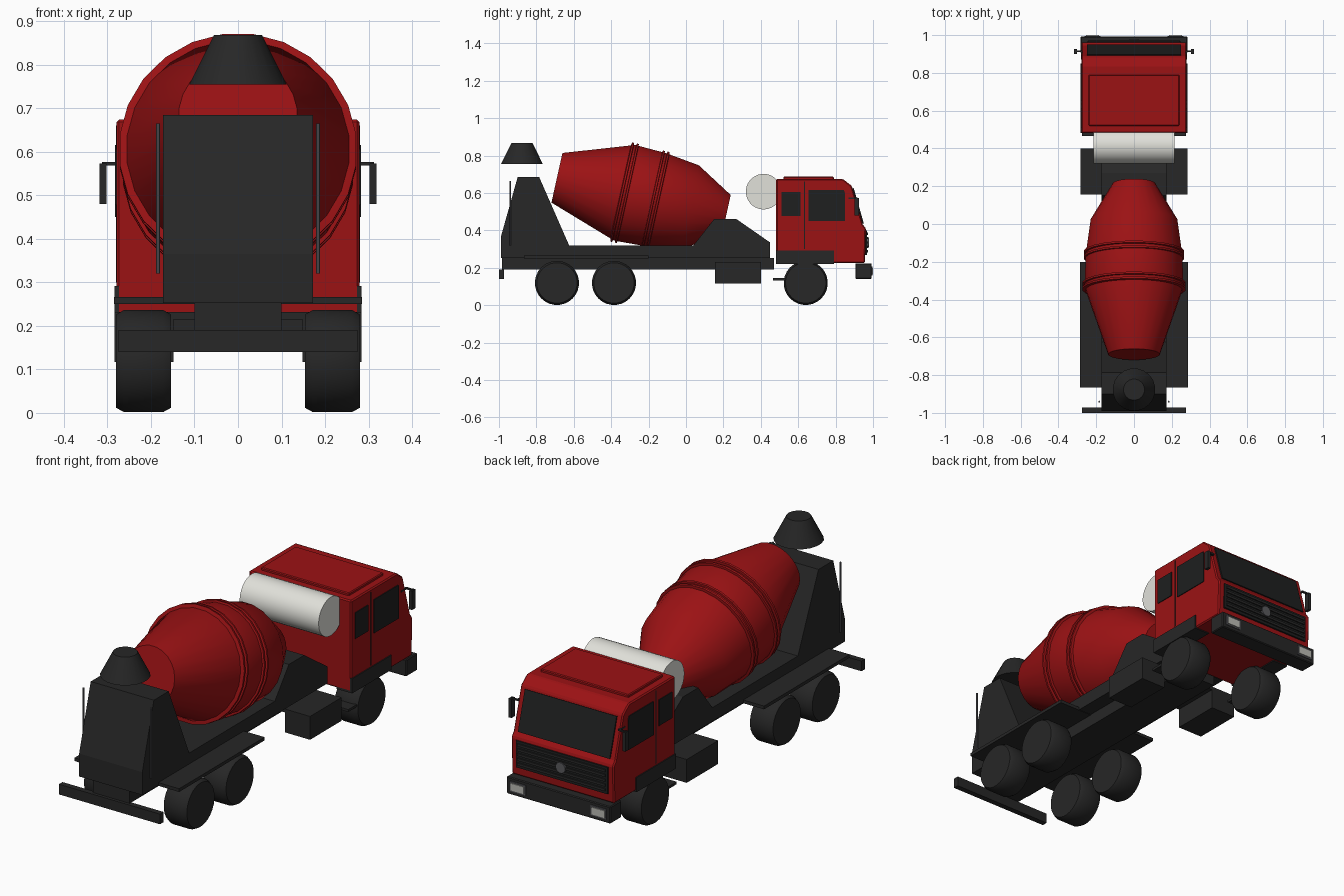
import bpy, math
from mathutils import Matrix, Vector

cube = bpy.data.objects.get("Cube")
if cube:
    bpy.data.objects.remove(cube, do_unlink=True)


def material(name, r, g, b):
    m = bpy.data.materials.new(name)
    m.use_nodes = True
    m.diffuse_color = (r, g, b, 1)
    m.node_tree.nodes["Principled BSDF"].inputs["Base Color"].default_value = (r, g, b, 1)
    return m


RED = material("red paint", 0.33, 0.006, 0.007)
DARK = material("dark grey", 0.02, 0.02, 0.02)
GLASS = material("dark glass", 0.013, 0.014, 0.014)
WHITE = material("tank white", 0.75, 0.75, 0.7)
STEEL = material("steel grey", 0.1, 0.1, 0.11)
LAMP = material("lamp grey", 0.5, 0.5, 0.46)


def make(name, verts, faces, mat, bevel=0, smooth=False):
    me = bpy.data.meshes.new(name)
    me.from_pydata(verts, [], faces)
    me.materials.append(mat)
    ob = bpy.data.objects.new(name, me)
    bpy.context.collection.objects.link(ob)
    if bevel:
        mod = ob.modifiers.new("Bevel", "BEVEL")
        mod.width, mod.segments = bevel, 1
    if smooth:
        bpy.ops.object.select_all(action="DESELECT")
        ob.select_set(True)
        bpy.context.view_layer.objects.active = ob
        bpy.ops.object.shade_smooth_by_angle(angle=math.radians(32))
    return ob


def prism(name, x0, x1, outline, mat, bevel=0):
    """Extrude a clockwise (y, z) outline from x0 to x1."""
    n = len(outline)
    verts = [(x, y, z) for x in (x0, x1) for y, z in outline]
    faces = [(i, i + n, (i + 1) % n + n, (i + 1) % n) for i in range(n)]
    faces += [tuple(reversed(range(n))), tuple(range(n, 2 * n))]
    ob = make(name, verts, faces, mat, bevel)
    fix_normals(ob)
    return ob


def fix_normals(ob):
    import bmesh
    bm = bmesh.new()
    bm.from_mesh(ob.data)
    bmesh.ops.recalc_face_normals(bm, faces=bm.faces)
    bm.to_mesh(ob.data)
    bm.free()


def box(name, x0, x1, y0, y1, z0, z1, mat, bevel=0):
    return prism(name, x0, x1, [(y0, z0), (y0, z1), (y1, z1), (y1, z0)], mat, bevel)


def lathe(name, profile, centre, axis, mat, sides=24):
    """Spin (distance, radius) points round an axis and cap both ends."""
    turn = Matrix.Translation(centre) @ Vector(axis).to_track_quat("Z", "Y").to_matrix().to_4x4()
    verts, faces = [], []
    for t, r in profile:
        for i in range(sides):
            a = math.tau * (i + 0.5) / sides
            verts.append(turn @ Vector((r * math.cos(a), r * math.sin(a), t)))
    for k in range(len(profile) - 1):
        for i in range(sides):
            j = (i + 1) % sides
            faces.append((k * sides + i, k * sides + j, (k + 1) * sides + j, (k + 1) * sides + i))
    faces += [tuple(reversed(range(sides))),
              tuple(range((len(profile) - 1) * sides, len(profile) * sides))]
    ob = make(name, verts, faces, mat, smooth=True)
    fix_normals(ob)
    return ob


def both(build, name, x0, x1, *rest):
    """Build a part on each side."""
    build("left_" + name, x0, x1, *rest)
    build("right_" + name, -x1, -x0, *rest)


# Chassis, drum cradle and hopper tower
box("chassis_rail", -0.1, 0.1, -0.985, 0.47, 0.19, 0.252, DARK)
prism("drum_cradle", -0.172, 0.172,
      [(-0.99, 0.252), (-0.99, 0.365), (-0.9, 0.685), (-0.785, 0.685), (-0.625, 0.32),
       (0.04, 0.32), (0.15, 0.46), (0.27, 0.46), (0.45, 0.335), (0.45, 0.252)], DARK)
box("rear_bumper", -0.275, 0.275, -1.0, -0.972, 0.14, 0.19, DARK)
both(box, "mudguard", 0.1, 0.285, -0.865, -0.2, 0.25, 0.266, DARK)
both(box, "side_locker", 0.148, 0.284, 0.155, 0.4, 0.117, 0.23, DARK)
both(box, "locker_bracket", 0.1, 0.284, 0.155, 0.4, 0.215, 0.232, DARK)
both(box, "cab_step", 0.19, 0.275, 0.465, 0.56, 0.133, 0.145, DARK)

# Wheels
for side, s in (("left", 1), ("right", -1)):
    for spot, y in (("rear", -0.69), ("middle", -0.385), ("front", 0.64)):
        lathe(f"{side}_{spot}_wheel",
              [(-0.063, 0.095), (-0.063, 0.108), (-0.045, 0.118),
               (0.045, 0.118), (0.063, 0.108), (0.063, 0.095)],
              (s * 0.217, y, 0.119), (s, 0, 0), DARK, 28)
    lathe(f"{side}_ladder_rod", [(0, 0.005), (0.345, 0.005)],
          (s * 0.184, -0.94, 0.32), (0, 0, 1), STEEL, 8)

# Mixing drum with paired hoops, and the loading hopper
drum_start, drum_axis = (0, -0.69, 0.681), (0, 0.976, -0.216)
lathe("drum", [(0, 0.137), (0.37, 0.264), (0.54, 0.257), (0.727, 0.231), (0.927, 0.112)],
      drum_start, drum_axis, RED)
for name, t, r in (("rear", 0.37, 0.265), ("front", 0.54, 0.258)):
    for k, d in (("a", -0.013), ("b", 0.013)):
        lathe(f"{name}_drum_hoop_{k}",
              [(t + d - 0.009, r - 0.012), (t + d - 0.005, r + 0.009),
               (t + d + 0.005, r + 0.009), (t + d + 0.009, r - 0.012)],
              drum_start, drum_axis, RED)
lathe("hopper", [(0, 0.113), (0.113, 0.056)], (0, -0.877, 0.755), (0, 0, 1), DARK, 20)

# Water tank
lathe("water_tank", [(-0.215, 0.095), (0.215, 0.095)], (0, 0.415, 0.607), (1, 0, 0), WHITE, 32)

# Cab
prism("cab", -0.279, 0.279,
      [(0.482, 0.225), (0.482, 0.674), (0.84, 0.674), (0.887, 0.637),
       (0.945, 0.432), (0.962, 0.41), (0.957, 0.225)], RED, 0.006)
box("roof_panel", -0.24, 0.24, 0.52, 0.79, 0.67, 0.687, RED, 0.004)
prism("windscreen", -0.25, 0.25,
      [(0.888, 0.622), (0.897, 0.626), (0.951, 0.436), (0.94, 0.436)], GLASS)
both(prism, "door_window", 0.276, 0.283,
     [(0.655, 0.45), (0.655, 0.615), (0.845, 0.615), (0.85, 0.6), (0.85, 0.45)], GLASS)
both(box, "rear_window", 0.276, 0.283, 0.51, 0.612, 0.478, 0.606, GLASS)
both(box, "door_seam", 0.276, 0.2805, 0.632, 0.637, 0.3, 0.66, GLASS)
both(prism, "wheel_arch", 0.2, 0.284,
     [(0.482, 0.22), (0.482, 0.292), (0.79, 0.292), (0.79, 0.22)], DARK)

# Grille with slats and a plain round badge
box("grille", -0.25, 0.25, 0.955, 0.967, 0.268, 0.4, GLASS)
for i in range(5):
    z = 0.282 + i * 0.0235
    box(f"grille_slat_{i + 1}", -0.24, 0.24, 0.962, 0.973, z, z + 0.012, DARK)
lathe("round_badge", [(0, 0.026), (0.012, 0.026)], (0, 0.966, 0.335), (0, 1, 0), STEEL, 20)

# Front bumper and lamps
box("front_bumper", -0.283, 0.283, 0.905, 0.992, 0.14, 0.224, DARK, 0.004)
both(box, "headlamp_surround", 0.178, 0.262, 0.988, 0.996, 0.158, 0.207, STEEL)
both(box, "headlamp", 0.185, 0.255, 0.99, 1.0, 0.165, 0.2, LAMP)

# Mirrors
both(box, "mirror_arm", 0.272, 0.312, 0.91, 0.918, 0.568, 0.576, DARK)
both(box, "mirror_bracket", 0.272, 0.28, 0.87, 0.918, 0.568, 0.576, DARK)
both(box, "mirror", 0.302, 0.318, 0.9, 0.926, 0.48, 0.573, DARK)
